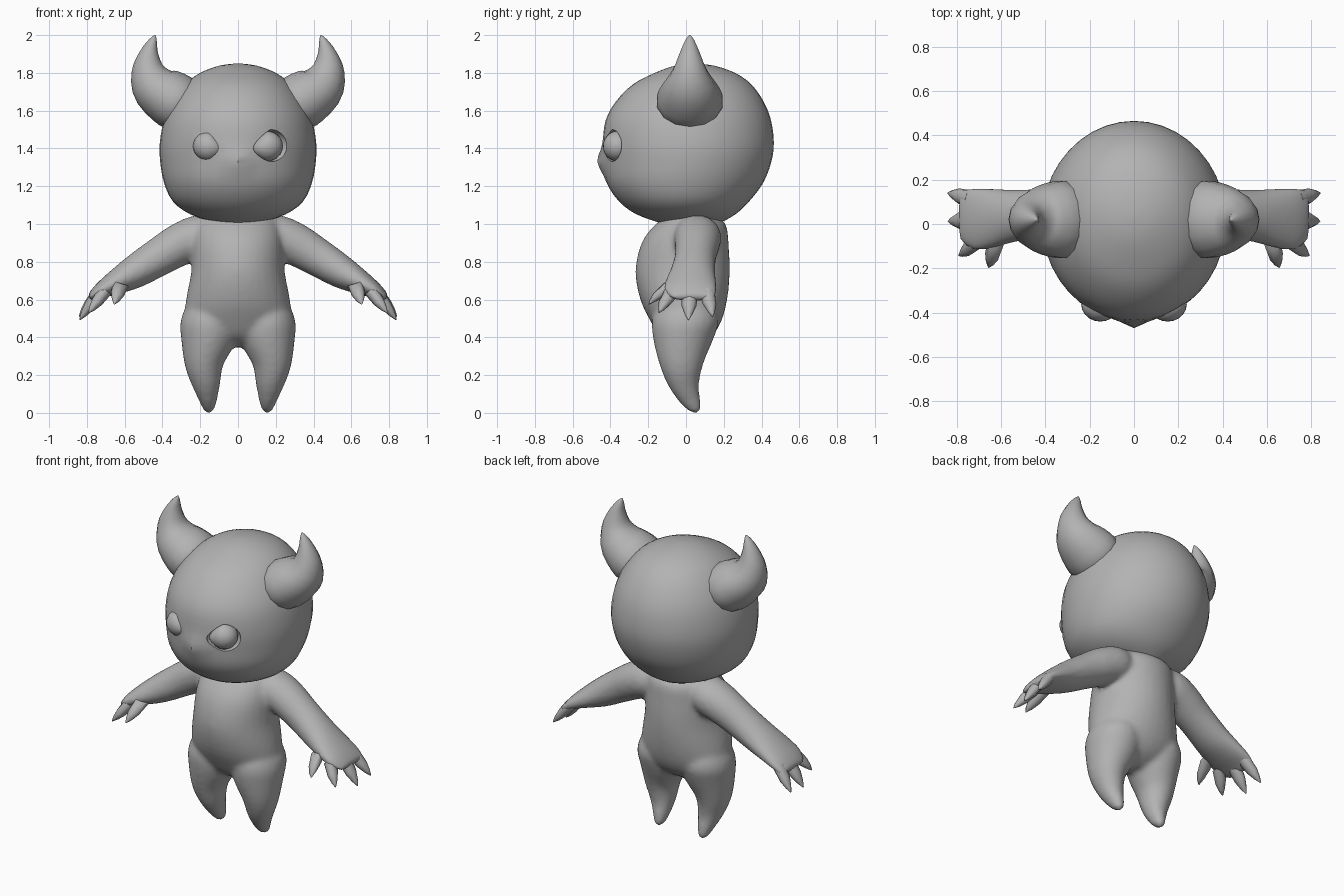
import bpy, bmesh, math
from mathutils import Vector

if "Cube" in bpy.data.objects:
    bpy.data.objects.remove(bpy.data.objects["Cube"])

grey = bpy.data.materials.new("clay_grey")
grey.diffuse_color = (0.45, 0.45, 0.45, 1)
grey.use_nodes = True
grey.node_tree.nodes["Principled BSDF"].inputs["Base Color"].default_value = grey.diffuse_color


def finish(name, bm, angle=50):
    """Turn a bmesh into a smooth shaded object."""
    bmesh.ops.recalc_face_normals(bm, faces=bm.faces)
    me = bpy.data.meshes.new(name)
    bm.to_mesh(me)
    bm.free()
    ob = bpy.data.objects.new(name, me)
    bpy.context.collection.objects.link(ob)
    me.materials.append(grey)
    shade(ob, angle)
    return ob


def activate(ob):
    bpy.ops.object.select_all(action='DESELECT')
    ob.select_set(True)
    bpy.context.view_layer.objects.active = ob


def shade(ob, angle):
    activate(ob)
    bpy.ops.object.shade_smooth_by_angle(angle=math.radians(angle))


def apply(ob, kind, **settings):
    activate(ob)
    mod = ob.modifiers.new(kind, kind)
    for key, value in settings.items():
        setattr(mod, key, value)
    bpy.ops.object.modifier_apply(modifier=mod.name)


def spline(rows, steps):
    """Catmull-Rom sampling of section rows."""
    out = []
    for i in range(len(rows) - 1):
        a, b, c, d = (rows[min(max(i + k, 0), len(rows) - 1)] for k in (-1, 0, 1, 2))
        for s in range(steps):
            t = s / steps
            out.append([0.5 * (2*q + (r-p)*t + (2*p-5*q+4*r-w)*t*t + (3*q-p-3*r+w)*t**3)
                        for p, q, r, w in zip(a, b, c, d)])
    return out + [list(rows[-1])]


def tube(bm, rows, side=1, sides=24, steps=3):
    """Loft ellipses given as (x, z, y, radius in xz plane, radius in y)."""
    pts = spline(rows, steps)
    rings = []
    for i, (x, z, y, ra, rb) in enumerate(pts):
        p, q = pts[max(i - 1, 0)], pts[min(i + 1, len(pts) - 1)]
        t = Vector((q[0] - p[0], q[1] - p[1])).normalized()
        ring = []
        for k in range(sides):
            a = 2 * math.pi * k / sides
            u = max(ra, .002) * math.cos(a)
            ring.append(bm.verts.new((side * (x + t.y * u), y + max(rb, .002) * math.sin(a),
                                      z - t.x * u)))
        rings.append(ring)
    for r0, r1 in zip(rings, rings[1:]):
        for k in range(sides):
            n = (k + 1) % sides
            bm.faces.new((r0[k], r0[n], r1[n], r1[k]))
    bm.faces.new(rings[0])
    bm.faces.new(rings[-1])


def almond(name, side, centre, radii):
    """Ball whose inner corner tapers to a point, for eyes and sockets."""
    bm = bmesh.new()
    bmesh.ops.create_uvsphere(bm, u_segments=20, v_segments=14, radius=1)
    for v in bm.verts:
        x, y, z = v.co
        if x < 0:
            z = z * (1 + 0.45 * x) + 0.2 * x
        v.co = (side * (centre[0] + radii[0] * x), centre[1] + radii[1] * y,
                centre[2] + radii[2] * z)
    return finish(name, bm)


# Head: stacked ellipses as (z, half width, front y, back y), plus a small nose
head_rows = [(1.0, .10, -.12, .17), (1.05, .25, -.26, .26), (1.12, .345, -.355, .335),
             (1.22, .392, -.42, .41), (1.33, .412, -.435, .452), (1.43, .414, -.44, .465),
             (1.55, .392, -.425, .45), (1.65, .348, -.37, .41), (1.74, .28, -.28, .345),
             (1.80, .20, -.165, .26), (1.838, .10, -.06, .15), (1.85, .01, .03, .05)]
bm = bmesh.new()
tube(bm, [(0, z, (f + b) / 2, w, (b - f) / 2) for z, w, f, b in head_rows], sides=40)
for v in bm.verts:
    if v.co.y < 0:
        v.co.y -= .035 * math.exp(-(v.co.x / .06) ** 2 - ((v.co.z - 1.33) / .06) ** 2)
head = finish("head", bm)

# Eye sockets and eyeballs
for s, label in ((1, "right"), (-1, "left")):
    cutter = almond("socket_cutter", s, (.172, -.39, 1.415), (.106, .085, .085))
    cutter.hide_render = True
    apply(head, 'BOOLEAN', operation='DIFFERENCE', solver='EXACT', object=cutter)
    bpy.data.objects.remove(cutter)
    almond(label + "_eye", s, (.152, -.362, 1.412), (.086, .078, .08))
shade(head, 40)

# Horns
horn = [(.27, 1.61, .02, .13, .15), (.333, 1.65, .02, .152, .178), (.435, 1.725, .02, .13, .145),
        (.475, 1.815, .02, .09, .092), (.47, 1.905, .02, .05, .054), (.45, 1.97, .02, .022, .025),
        (.438, 2.0, .02, .004, .004)]
for s, label in ((1, "right"), (-1, "left")):
    bm = bmesh.new()
    tube(bm, horn, s, sides=14)
    finish(label + "_horn", bm, 60)

# Body: torso, legs and arms fused into one skin
torso = [(0, 1.06, .035, .18, .10), (0, 1.0, .025, .22, .185), (0, .9, -.005, .24, .23),
         (0, .75, -.018, .247, .25), (0, .6, -.012, .275, .23), (0, .48, 0, .28, .185),
         (0, .40, 0, .2, .13), (0, .35, 0, .06, .05)]
leg = [(.13, .62, 0, .10, .13), (.15, .5, -.003, .147, .175), (.157, .41, -.012, .15, .165),
       (.18, .27, -.025, .107, .12), (.168, .15, -.015, .075, .083), (.157, .06, .02, .046, .058),
       (.155, .012, .045, .027, .034), (.155, -.004, .05, .006, .006)]
arm = [(.1, .96, .05, .09, .10), (.2, .935, .06, .115, .125), (.3, .895, .06, .113, .12),
       (.42, .825, .05, .102, .11), (.55, .745, .035, .088, .12), (.65, .69, .025, .065, .137),
       (.73, .645, .025, .042, .142), (.785, .605, .04, .022, .115)]
bm = bmesh.new()
tube(bm, torso, sides=32)
for s in (1, -1):
    tube(bm, leg, s)
    tube(bm, arm, s)
body = finish("body", bm)
apply(body, 'REMESH', mode='VOXEL', voxel_size=.014)
apply(body, 'SMOOTH', factor=.5, iterations=10)
shade(body, 60)

# Clawed fingers: (base x, z, y), (tip x, z, y), thickness, width
fingers = [((.62, .685, -.07), (.655, .575, -.195), .042, .05),
           ((.70, .65, -.07), (.79, .53, -.142), .036, .045),
           ((.735, .64, .02), (.838, .492, .012), .034, .046),
           ((.735, .64, .11), (.84, .51, .14), .034, .042)]
for s, label in ((1, "right"), (-1, "left")):
    bm = bmesh.new()
    for b, t, ra, rb in fingers:
        at = lambda f: tuple(p + (q - p) * f for p, q in zip(b, t))
        tube(bm, [(*b, ra, rb), (*at(.5), ra * .85, rb * .85), (*at(.8), ra * .5, rb * .45),
                  (*t, .003, .003)], s, sides=8, steps=1)
    finish(label + "_fingers", bm, 60)
